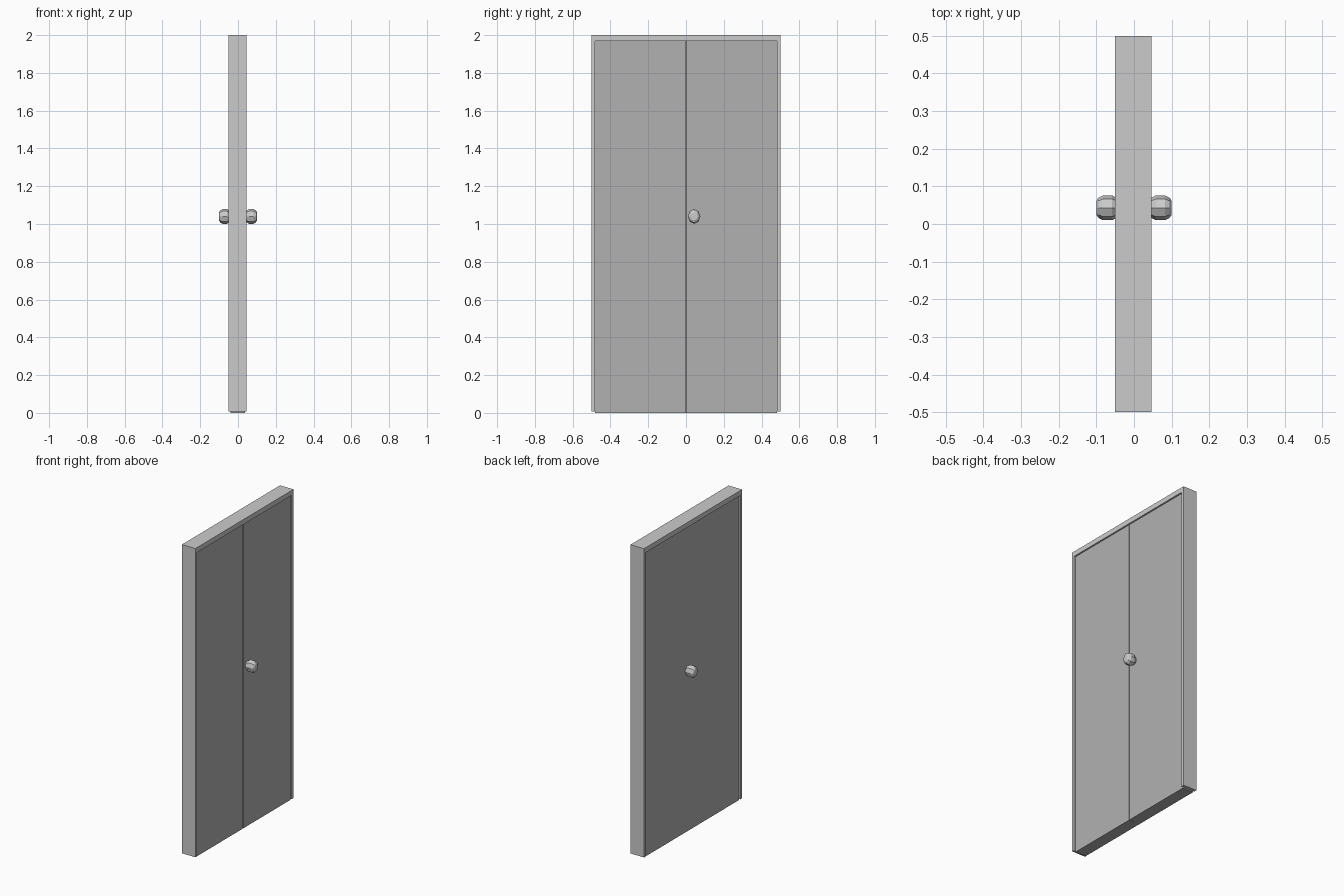
import bpy, bmesh, math

if "Cube" in bpy.data.objects:
    bpy.data.objects.remove(bpy.data.objects["Cube"])


def material(name, v):
    m = bpy.data.materials.new(name)
    m.diffuse_color = (v, v, v, 1)
    m.use_nodes = True
    m.node_tree.nodes["Principled BSDF"].inputs["Base Color"].default_value = m.diffuse_color
    return m


FRAME = material("light grey", 0.6)
PANEL = material("mid grey", 0.44)


def finish(name, bm, mat):
    bmesh.ops.recalc_face_normals(bm, faces=bm.faces)
    me = bpy.data.meshes.new(name)
    bm.to_mesh(me)
    bm.free()
    me.materials.append(mat)
    ob = bpy.data.objects.new(name, me)
    bpy.context.collection.objects.link(ob)
    return ob


def prism(name, outline, x0, x1, mat):
    """Extrude a (y, z) outline along x."""
    bm = bmesh.new()
    f = bm.faces.new([bm.verts.new((x0, y, z)) for y, z in outline])
    r = bmesh.ops.extrude_face_region(bm, geom=[f])
    for v in r["geom"]:
        if isinstance(v, bmesh.types.BMVert):
            v.co.x = x1
    return finish(name, bm, mat)


def rect(y0, y1, z0, z1):
    return [(y0, z0), (y1, z0), (y1, z1), (y0, z1)]


# Door frame: one arch-shaped piece, its feet just clear of the ground
Y, T, B = 0.482, 1.968, 0.008
prism("door_frame", [(-0.5, B), (-0.5, 2), (0.5, 2), (0.5, B),
                     (Y, B), (Y, T), (-Y, T), (-Y, B)], -0.05, 0.046, FRAME)

# Back sheet is unbroken, front has two leaves with a narrow gap
prism("back_panel", rect(-Y, Y, 0, T), -0.04, 0.0, PANEL)
for side, name in ((-1, "left_leaf"), (1, "right_leaf")):
    a, b = sorted((side * 0.003, side * Y))
    prism(name, rect(a, b, 0, T), 0.0, 0.036, PANEL)


# Knobs: faceted barrels turned around the x axis
PROFILE = [(0.03, 0.55), (0.046, 0.8), (0.058, 1.0), (0.082, 1.0),
           (0.095, 0.8), (0.1, 0.55)]
SIDES = 8


def knob(name, side):
    bm = bmesh.new()
    rings = []
    for x, r in PROFILE:
        rings.append([bm.verts.new((
            side * x,
            0.043 + 0.033 * r * math.sin(math.tau * i / SIDES),
            1.04 + 0.039 * r * math.cos(math.tau * i / SIDES)))
            for i in range(SIDES)])
    for p, q in zip(rings, rings[1:]):
        for i in range(SIDES):
            j = (i + 1) % SIDES
            bm.faces.new((p[i], p[j], q[j], q[i]))
    bm.faces.new(rings[0])
    bm.faces.new(rings[-1])
    finish(name, bm, FRAME)


knob("front_knob", 1)
knob("back_knob", -1)
